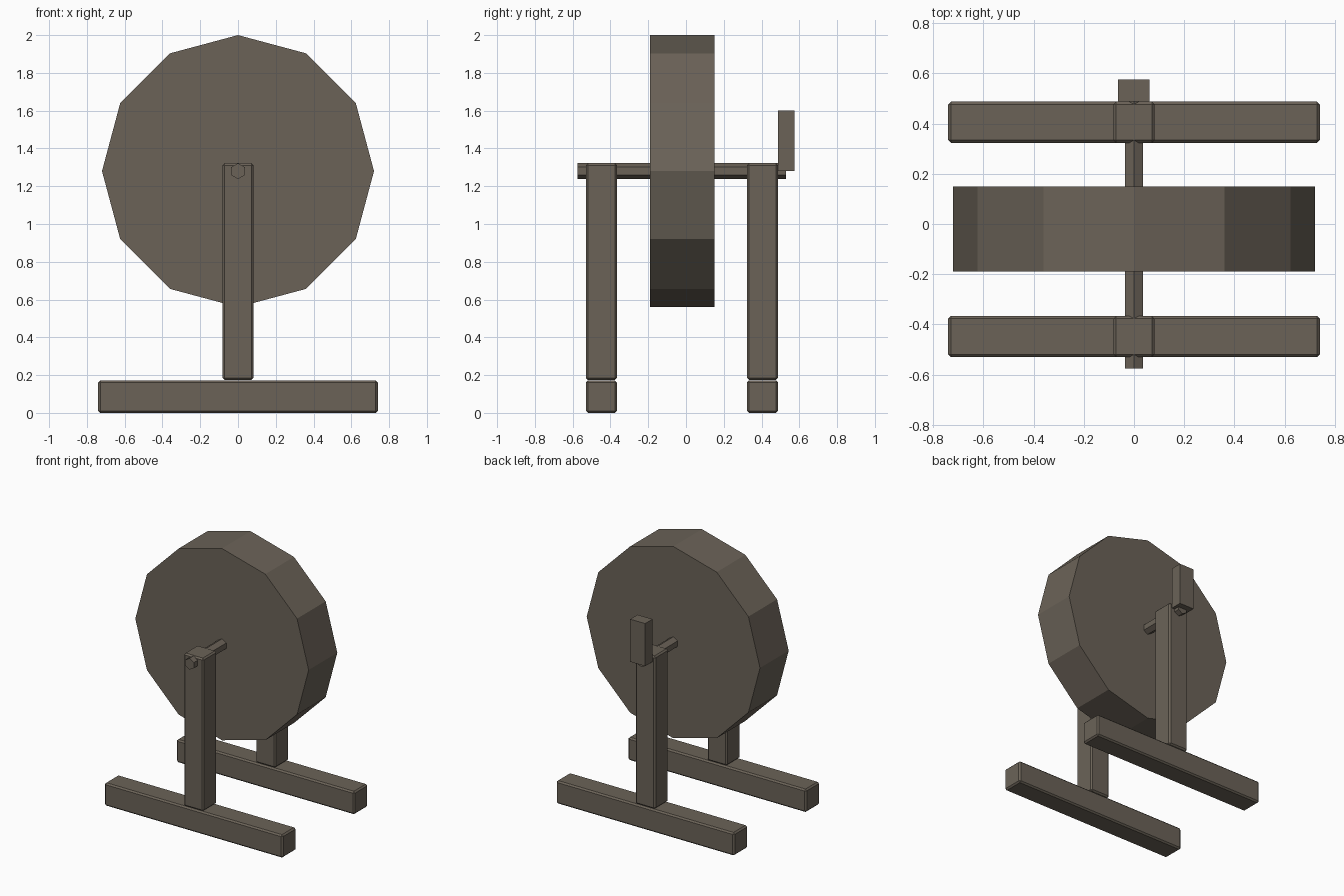
import bpy
import math

cube = bpy.data.objects.get("Cube")
if cube:
    bpy.data.objects.remove(cube, do_unlink=True)

# One weathered wood colour
wood = bpy.data.materials.new("grey_brown_wood")
wood.use_nodes = True
colour = (0.147, 0.124, 0.097, 1)
wood.diffuse_color = colour
wood.node_tree.nodes["Principled BSDF"].inputs["Base Color"].default_value = colour

HUB_Z = 1.28


def finish(name):
    obj = bpy.context.object
    obj.name = name
    obj.data.materials.append(wood)
    return obj


def box(name, low, high, bevel=0.0):
    centre = [(a + b) / 2 for a, b in zip(low, high)]
    bpy.ops.mesh.primitive_cube_add(size=1, location=centre)
    obj = finish(name)
    obj.scale = [b - a for a, b in zip(low, high)]
    bpy.ops.object.transform_apply(location=False, rotation=False, scale=True)
    if bevel:
        mod = obj.modifiers.new("Chamfer", "BEVEL")
        mod.width = bevel
        mod.segments = 1
    return obj


def prism(name, sides, radius, y0, y1):
    # Flat-sided cylinder along y with one corner pointing up
    bpy.ops.mesh.primitive_cylinder_add(
        vertices=sides, radius=radius, depth=y1 - y0,
        location=(0, (y0 + y1) / 2, HUB_Z), rotation=(math.pi / 2, 0, 0))
    return finish(name)


# Grinding wheel and its axle
prism("wheel", 12, 0.72, -0.19, 0.15)
prism("axle", 6, 0.042, -0.575, 0.53)

# Two stands, each a ground beam with an upright post
for side, y0, y1 in (("front", -0.53, -0.366), ("back", 0.323, 0.487)):
    box(side + "_beam", (-0.74, y0, 0), (0.74, y1, 0.172), 0.011)
    box(side + "_post", (-0.082, y0, 0.174), (0.082, y1, 1.322), 0.011)

# Crank handle on the back end of the axle
box("crank", (-0.063, 0.487, HUB_Z), (0.061, 0.575, 1.6))
